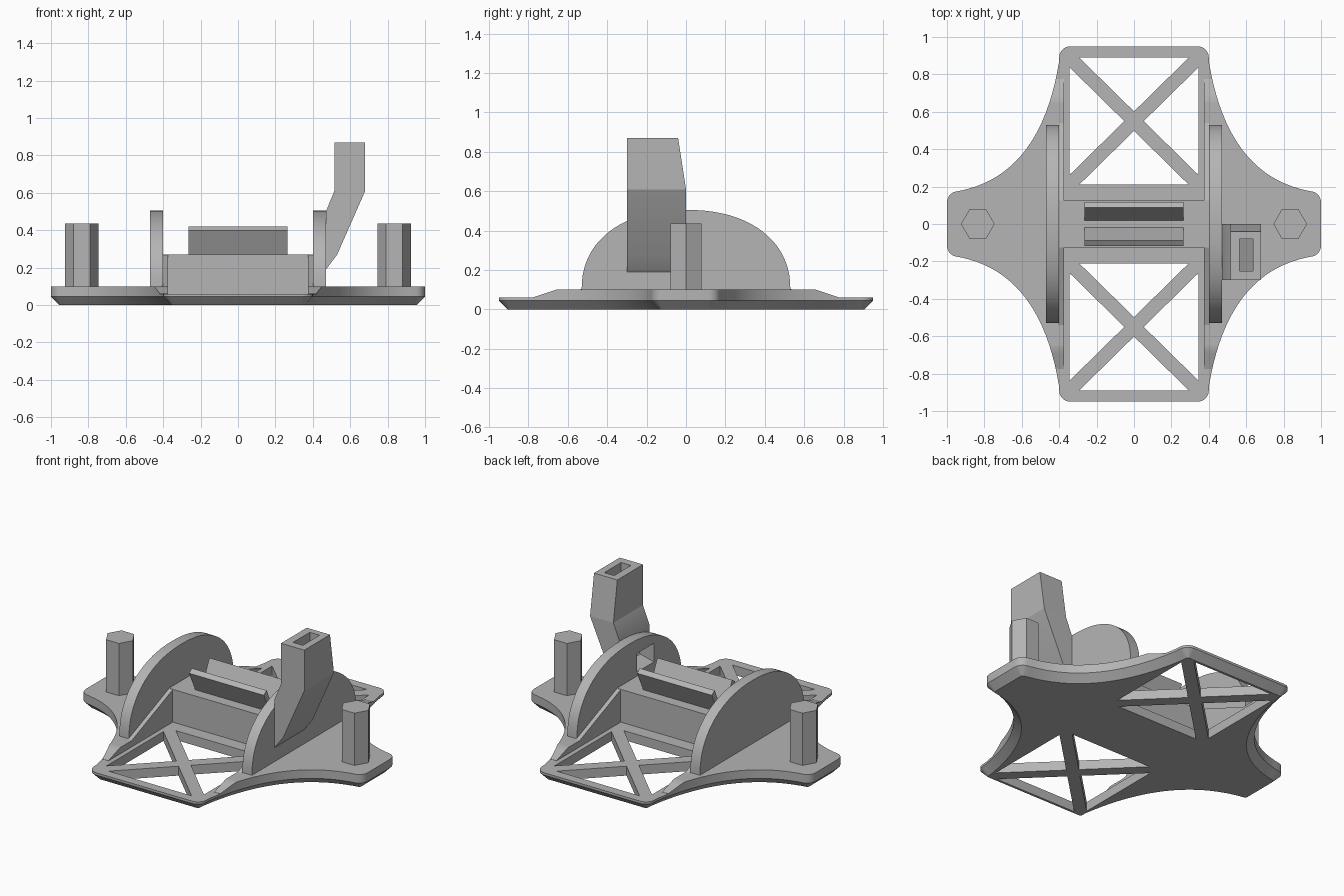
import bpy, bmesh, math
from mathutils import Vector

if "Cube" in bpy.data.objects:
    bpy.data.objects.remove(bpy.data.objects["Cube"])

grey = bpy.data.materials.new("plain_grey")
colour = (0.46, 0.46, 0.46, 1)
grey.diffuse_color = colour
grey.use_nodes = True
grey.node_tree.nodes["Principled BSDF"].inputs["Base Color"].default_value = colour


def finish(name, bm):
    """Turn a bmesh into an object with sharp-edged smooth shading."""
    bmesh.ops.recalc_face_normals(bm, faces=bm.faces)
    mesh = bpy.data.meshes.new(name)
    bm.to_mesh(mesh)
    bm.free()
    mesh.materials.append(grey)
    for p in mesh.polygons:
        p.use_smooth = True
    mesh.set_sharp_from_angle(angle=math.radians(25))
    ob = bpy.data.objects.new(name, mesh)
    bpy.context.collection.objects.link(ob)
    return ob


def loft(bm, rings):
    """Closed solid through rings with equal point counts."""
    vs = [[bm.verts.new(p) for p in ring] for ring in rings]
    n = len(vs[0])
    for a, b in zip(vs, vs[1:]):
        for i in range(n):
            j = (i + 1) % n
            bm.faces.new((a[i], a[j], b[j], b[i]))
    bm.faces.new(vs[0])
    bm.faces.new(vs[-1])


def add_prism(bm, pts, axis, lo, hi):
    """Extrude 2D points along x, y or z."""
    place = {"x": lambda u, v, d: (d, u, v),
             "y": lambda u, v, d: (u, d, v),
             "z": lambda u, v, d: (u, v, d)}[axis]
    loft(bm, [[place(u, v, d) for u, v in pts] for d in (lo, hi)])


def prism(name, pts, axis, lo, hi):
    bm = bmesh.new()
    add_prism(bm, pts, axis, lo, hi)
    return finish(name, bm)


def cut(obs, cutter):
    """Subtract the cutter from each object, then remove it."""
    cutter.hide_render = True
    for ob in obs:
        mod = ob.modifiers.new("cut", "BOOLEAN")
        mod.operation, mod.solver, mod.object = "DIFFERENCE", "EXACT", cutter
        bpy.context.view_layer.update()
        deps = bpy.context.evaluated_depsgraph_get()
        mesh = bpy.data.meshes.new_from_object(ob.evaluated_get(deps))
        ob.modifiers.clear()
        ob.data = mesh
        mesh.set_sharp_from_angle(angle=math.radians(25))
    bpy.data.objects.remove(cutter)


def arc(cx, cy, r, start, end, n=6):
    return [(cx + r * math.cos(math.radians(start + (end - start) * i / n)),
             cy + r * math.sin(math.radians(start + (end - start) * i / n)))
            for i in range(n + 1)]


def bezier(a, b, c, n):
    a, b, c = Vector(a), Vector(b), Vector(c)
    return [tuple(a * (1 - t) ** 2 + b * 2 * t * (1 - t) + c * t * t)
            for t in (i / n for i in range(n + 1))]


# Plate outline: quarter from the side tip to the end corner, then mirrored
FLOOR, DECK = 0.06, 0.10
quarter = (arc(0.94, 0.115, 0.06, 0, 75)
           + bezier((0.92, 0.18), (0.5, 0.27), (0.402, 0.86), 20)
           + arc(0.34, 0.89, 0.06, 0, 90))
half = [(x, -y) for x, y in reversed(quarter)] + quarter
outline = half + [(-x, -y) for x, y in half]


def inset(pts, d):
    out = []
    for i, p in enumerate(pts):
        t = (Vector(pts[(i + 1) % len(pts)]) - Vector(pts[i - 1])).normalized()
        out.append((p[0] - t.y * d, p[1] + t.x * d))
    return out


# Base plate with a chamfered underside
bm = bmesh.new()
loft(bm, [[(x, y, 0) for x, y in inset(outline, 0.045)],
          [(x, y, 0.045) for x, y in outline],
          [(x, y, FLOOR) for x, y in outline]])
base = finish("base_plate", bm)

# Four triangular windows at each end, leaving crossed struts
bm = bmesh.new()
W, H, MID, GAP = 0.345, 0.34, 0.55, 0.052
for s in (-1, 1):
    for d in (-1, 1):
        up = [(-W + GAP, d * H), (W - GAP, d * H), (0, d * GAP)]
        side = [(d * W, -H + GAP), (d * W, H - GAP), (d * GAP, 0)]
        for tri in (up, side):
            add_prism(bm, [(x, s * MID + y) for x, y in tri], "z", -0.1, 0.2)
cut([base], finish("window_cutter", bm))


# Raised side decks that ramp down to the floor at both ends
def deck_height(y):
    return min(DECK, FLOOR + max(0, 0.78 - abs(y)) / 3)


def outer_x(y):
    for (xa, ya), (xb, yb) in zip(quarter, quarter[1:]):
        if ya <= abs(y) <= yb and yb > ya:
            return xa + (xb - xa) * (abs(y) - ya) / (yb - ya)
    return quarter[0][0]


ys = sorted({round(y, 4) for x, y in quarter if y < 0.77} | {0.66, 0.775})
ys = [-y for y in reversed(ys)] + ys
for s, side in ((-1, "right"), (1, "left")):
    bm = bmesh.new()
    loft(bm, [[(s * 0.375, y, FLOOR), (s * outer_x(y), y, FLOOR),
               (s * outer_x(y), y, deck_height(y)), (s * 0.375, y, deck_height(y))]
              for y in ys])
    finish(side + "_deck", bm)

# Central block
block = [(-0.405, FLOOR), (0.405, FLOOR), (0.405, 0.27), (-0.405, 0.27)]
prism("centre_block", block, "y", -0.125, 0.125)

# Tilted cradle plates and sloping braces, front and back
for s, end in ((-1, "front"), (1, "back")):
    prism(end + "_cradle_plate",
          [(s * 0.015, 0.26), (s * 0.05, 0.26), (s * 0.118, 0.40), (s * 0.088, 0.42)],
          "x", -0.265, 0.265)
    for d, side in ((-1, "right"), (1, "left")):
        prism(f"{end}_{side}_brace",
              [(s * 0.12, FLOOR), (s * 0.12, 0.27), (s * 0.54, 0.10), (s * 0.66, FLOOR)],
              "x", *sorted((d * 0.375, d * 0.405)))

# Rounded side walls and hexagonal posts
dome = []
for i in range(41):
    a = math.pi * i / 40
    c, h = math.cos(a), math.sin(a)
    dome.append((0.53 * math.copysign(abs(c) ** 0.9, c), DECK + 0.405 * abs(h) ** 0.9))
walls = {}
for s, side in ((-1, "right"), (1, "left")):
    walls[side] = prism(side + "_wall", dome, "x", *sorted((s * 0.402, s * 0.47)))
    prism(side + "_post", arc(s * 0.835, 0, 0.09, 0, 300, 5), "z", DECK - 0.01, 0.435)

# Feed chute on the left wall: slanted lower part and tapered mouth
lower = prism("chute_lower",
              [(0.47, 0.19), (0.53, 0.27), (0.68, 0.61), (0.515, 0.61), (0.47, 0.5)],
              "y", -0.3, 0)
bm = bmesh.new()
loft(bm, [[(0.515, -0.3, z), (0.68, -0.3, z), (0.68, y, z), (0.515, y, z)]
          for z, y in ((0.61, 0), (0.87, -0.04))])
mouth = finish("chute_mouth", bm)

# Hollow passage through the chute and wall
passage = prism("passage_cutter",
                [(0.565, 0.95), (0.635, 0.95), (0.635, 0.62), (0.5, 0.32),
                 (0.38, 0.29), (0.38, 0.41), (0.48, 0.43), (0.565, 0.62)],
                "y", -0.25, -0.08)
cut([mouth, lower, walls["left"]], passage)
